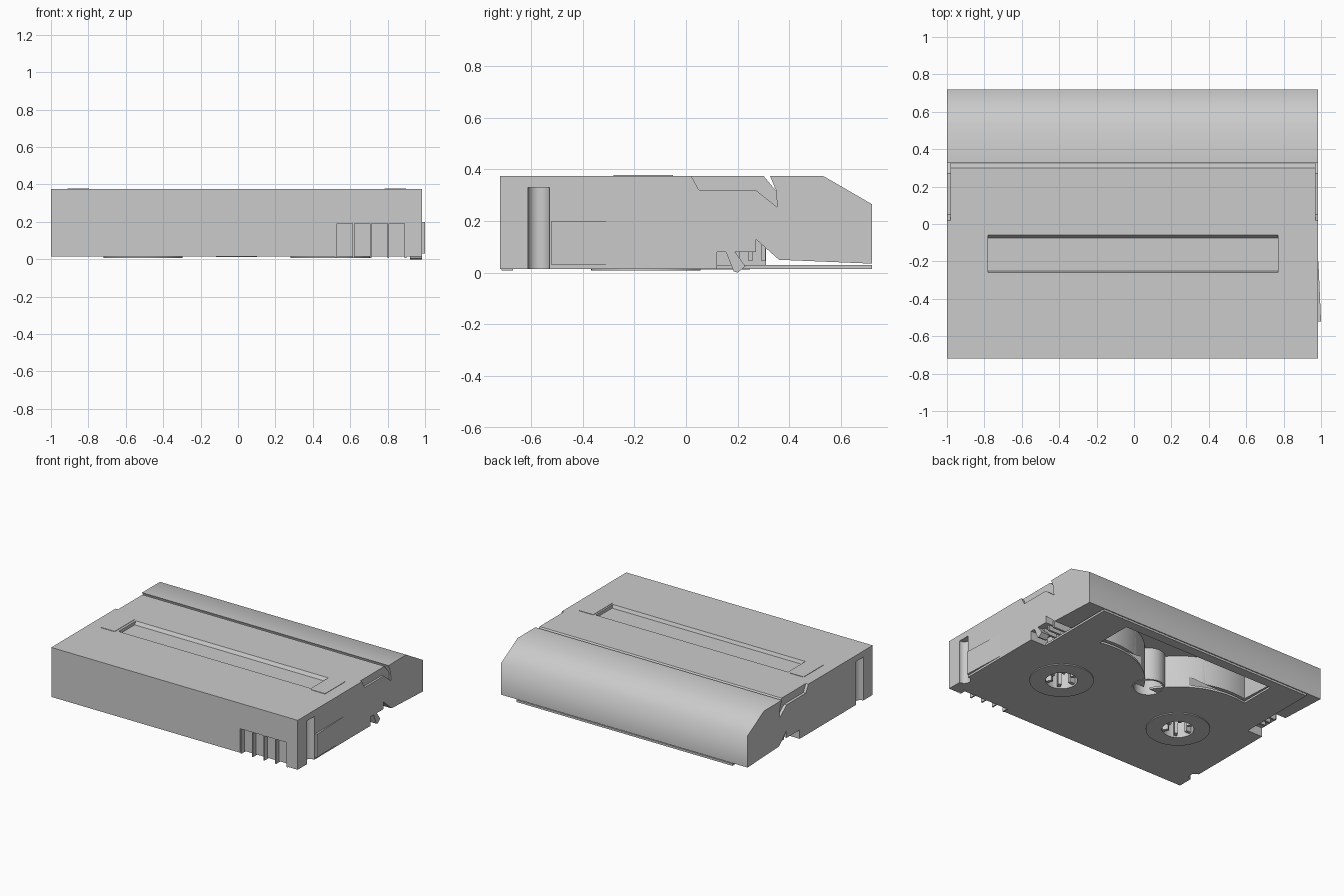
import bpy, bmesh, math
from mathutils import Matrix, Vector

if "Cube" in bpy.data.objects:
    bpy.data.objects.remove(bpy.data.objects["Cube"], do_unlink=True)

grey = bpy.data.materials.new("shell_grey")
grey.use_nodes = True
COLOUR = (0.6, 0.6, 0.6, 1)
grey.diffuse_color = COLOUR
grey.node_tree.nodes["Principled BSDF"].inputs["Base Color"].default_value = COLOUR

XC, HW = -0.0075, 0.9925      # shell centre and half width
REEL_Y, REEL_X = -0.155, 0.5
BASE, TOP = 0.015, 0.375


def finish(name, bm):
    bmesh.ops.recalc_face_normals(bm, faces=bm.faces)
    mesh = bpy.data.meshes.new(name)
    bm.to_mesh(mesh)
    bm.free()
    obj = bpy.data.objects.new(name, mesh)
    bpy.context.collection.objects.link(obj)
    mesh.materials.append(grey)
    return obj


def prism(name, points, axis, low, high):
    """Extrude a profile: (y, z) points along X, or (x, y) points along Z."""
    bm = bmesh.new()
    place = (lambda a, b: (low, a, b)) if axis == "X" else (lambda a, b: (a, b, low))
    face = bm.faces.new([bm.verts.new(place(*p)) for p in points])
    made = bmesh.ops.extrude_face_region(bm, geom=[face])["geom"]
    move = Vector((high - low, 0, 0) if axis == "X" else (0, 0, high - low))
    bmesh.ops.translate(bm, vec=move, verts=[v for v in made if isinstance(v, bmesh.types.BMVert)])
    return finish(name, bm)


def box(name, x, y, z):
    return prism(name, [(x[0], y[0]), (x[1], y[0]), (x[1], y[1]), (x[0], y[1])], "Z", *z)


def disc(name, x, y, r, z, sides=48):
    ring = [(x + r * math.cos(i * math.tau / sides), y + r * math.sin(i * math.tau / sides))
            for i in range(sides)]
    return prism(name, ring, "Z", *z)


def cut(obj, *cutters):
    for cutter in cutters:
        cutter.hide_render = True
        mod = obj.modifiers.new("cut", "BOOLEAN")
        mod.operation, mod.solver, mod.object = "DIFFERENCE", "EXACT", cutter
        bpy.context.view_layer.objects.active = obj
        bpy.ops.object.modifier_apply(modifier=mod.name)


def drop(*objs):
    for o in objs:
        bpy.data.objects.remove(o, do_unlink=True)


def smooth(obj, degrees=30):
    bpy.ops.object.select_all(action="DESELECT")
    obj.select_set(True)
    bpy.context.view_layer.objects.active = obj
    bpy.ops.object.shade_smooth_by_angle(angle=math.radians(degrees))


# Main shell, hinged lid and floor plate
shell = prism("shell", [(-.72, BASE), (.12, BASE), (.12, .08), (.27, .08), (.27, .13), (.36, .05),
                        (.35, .315), (.30, TOP), (-.72, TOP)], "X", XC - HW, XC + HW)
lid = prism("hinged_lid", [(.36, .05), (.72, .035), (.72, .265), (.53, TOP), (.325, TOP), (.35, .315)],
            "X", XC - HW, XC + HW)
floor = box("floor_plate", (XC - .87, XC + .87), (.12, .72), (BASE, .03))
inner = box("inner_block", (XC - .85, XC + .85), (.12, .31), (.025, .13))

# Tape bay in the underside, bounded by the two reel circles
arc = []
for i in range(49):
    x = -.62 + 1.24 * i / 48
    arc.append((XC + x, REEL_Y + math.sqrt(.55 ** 2 - (abs(x) - REEL_X) ** 2)))
bay = prism("bay_cutter", arc + [(XC + .62, .65), (XC - .62, .65)], "Z", -.05, .25)
for part in (shell, lid, floor, inner):
    cut(part, bay)
drop(bay)

# Label recess with sloped long edges
label = prism("label_cutter", [(-.26, .4), (-.26, TOP), (-.25, .352), (-.075, .352), (-.06, TOP), (-.06, .4)],
              "X", -.78, .77)
# Grip window in the front
grip = box("grip_cutter", (.52, .9), (-.8, -.68), (0, .19))
cut(shell, label, grip)
drop(label, grip)
for i in range(5):
    x = .524 + i * .093
    box("grip_rib", (x - .005, x + .005), (-.715, -.67), (.008, .19))

for s in (-1, 1):
    edge = XC + s * HW
    # Shallow seat for the lid arm
    seat = prism("seat_cutter", [(.02, .4), (.02, TOP), (.05, .32), (.27, .32), (.37, .24), (.37, .4)],
                 "X", edge - .015, edge + .02)
    # Rounded guide slot
    slot = disc("slot_cutter", edge - .005, -.57, .042, (-.05, .33), 32)
    # Reel drive hole
    rx = XC + s * REEL_X
    hole = disc("hole_cutter", rx, REEL_Y, .105, (-.05, .13))
    cut(shell, seat, slot, hole)
    drop(seat, slot, hole)

    # Reel ring, hub teeth and centre
    ring = disc("reel_ring", rx, REEL_Y, .212, (.008, .02))
    bore = disc("bore_cutter", rx, REEL_Y, .105, (-.05, .1))
    cut(ring, bore)
    drop(bore)
    smooth(ring)
    for k in range(6):
        tooth = box("reel_tooth", (.065, .108), (-.011, .011), (.02, .12))
        tooth.data.transform(Matrix.Translation((rx, REEL_Y, 0)) @ Matrix.Rotation(k * math.tau / 6, 4, "Z"))

    # Raised label end plate on the top
    outer, inn = XC + s * .905, XC + s * .79
    box("label_end_plate", sorted((outer, inn)), (-.28, -.05), (TOP - .002, TOP + .003))

    # Ribs in the side gap under the lid
    for y in (.2, .25, .3):
        box("side_gap_rib", sorted((XC + s * .84, XC + s * .95)), (y - .008, y + .008), (.045, .13))

# Hollow centre post
post = disc("centre_post", XC, .138, .11, (.012, .255))
bore = disc("post_cutter", XC, .138, .096, (-.05, .24))
cut(shell, bore)
cut(inner, bore)
cut(post, bore)
drop(bore)
smooth(post)

# Bars across the tape bay
for y, z in ((.55, .1), (.59, .07), (.63, .04)):
    box("bay_bar", (XC - .62, XC + .62), (y - .008, y + .008), (z, z + .16))

# Lid release lever and slim side pad
prism("release_lever", [(.155, .08), (.185, .005), (.2, 0), (.23, .025), (.19, .08)], "X", .92, .985)
pad = prism("side_pad", [(.986, -.2), (.984, -.2), (.984, -.52), (1.0, -.52)], "Z", .03, .2)

smooth(shell)
smooth(lid, 70)
